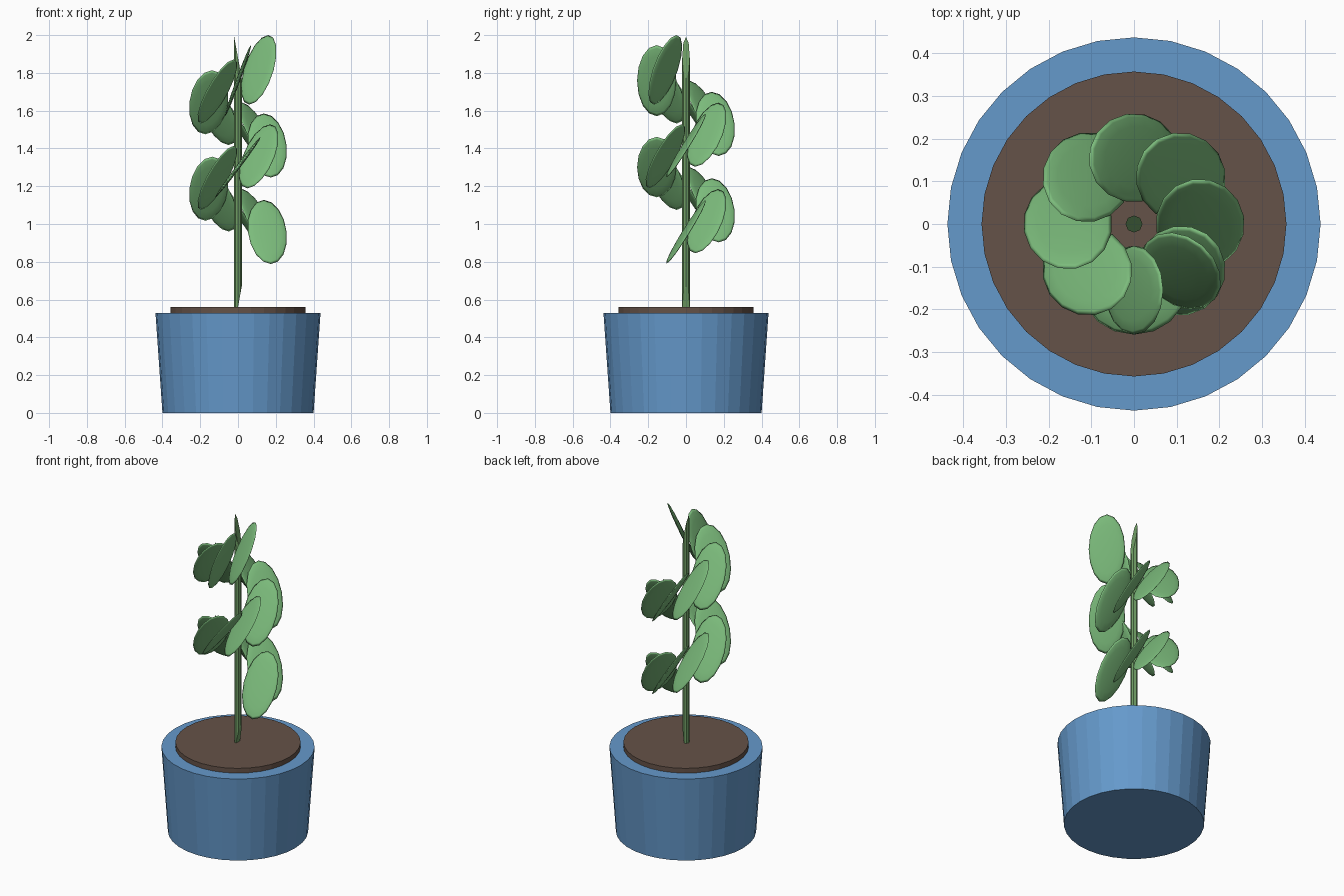
import bpy, bmesh
from math import radians, cos, sin
from mathutils import Matrix

if "Cube" in bpy.data.objects:
    bpy.data.objects.remove(bpy.data.objects["Cube"])


def material(name, rgb):
    m = bpy.data.materials.new(name)
    m.diffuse_color = (*rgb, 1)
    m.use_nodes = True
    m.node_tree.nodes["Principled BSDF"].inputs["Base Color"].default_value = m.diffuse_color
    return m


blue = material("blue_glaze", (0.13, 0.32, 0.60))
brown = material("brown_soil", (0.13, 0.085, 0.065))
green = material("leaf_green", (0.20, 0.50, 0.20))
stem_green = material("stem_green", (0.16, 0.34, 0.13))


def cone(name, r1, r2, z1, z2, sides, mat):
    bpy.ops.mesh.primitive_cone_add(vertices=sides, radius1=r1, radius2=r2,
                                    depth=z2 - z1, location=(0, 0, (z1 + z2) / 2))
    ob = bpy.context.object
    bpy.ops.object.transform_apply(location=True)
    ob.name = name
    ob.data.materials.append(mat)
    return ob


# Tapered pot and the soil disc on top of it
cone("pot", 0.40, 0.437, 0, 0.53, 32, blue)
cone("soil", 0.357, 0.357, 0.51, 0.56, 32, brown)

# Stem with steeply slanted ends
stem = cone("stem", 0.02, 0.02, 0.56, 1.88, 8, stem_green)
for v in stem.data.vertices:
    v.co.z += v.co.x * (5.5 if v.co.z < 1 else -5.5)

# One flattened leaf mesh, shared by every leaf
leaf_mesh = bpy.data.meshes.new("leaf")
bm = bmesh.new()
bmesh.ops.create_uvsphere(bm, u_segments=16, v_segments=8, radius=1)
bmesh.ops.scale(bm, vec=(0.104, 0.20, 0.011), verts=bm.verts)
for f in bm.faces:
    f.smooth = True
bm.to_mesh(leaf_mesh)
bm.free()
leaf_mesh.materials.append(green)

# Leaves climb the stem in a spiral, eight per turn
tilts = {6: 53, 14: 70, 15: 67}
yaws = {6: 0, 14: 0, 15: 5}
for i in range(16):
    a = radians(45 * i)
    leaf = bpy.data.objects.new(f"leaf_{i + 1}", leaf_mesh)
    bpy.context.collection.objects.link(leaf)
    leaf.matrix_world = (
        Matrix.Translation((0.155 * cos(a), 0.155 * sin(a), 0.958 + 0.0572 * i))
        @ Matrix.Rotation(a + radians(yaws.get(i, 10)), 4, 'Z')
        @ Matrix.Rotation(radians(tilts.get(i, 58)), 4, 'X'))
